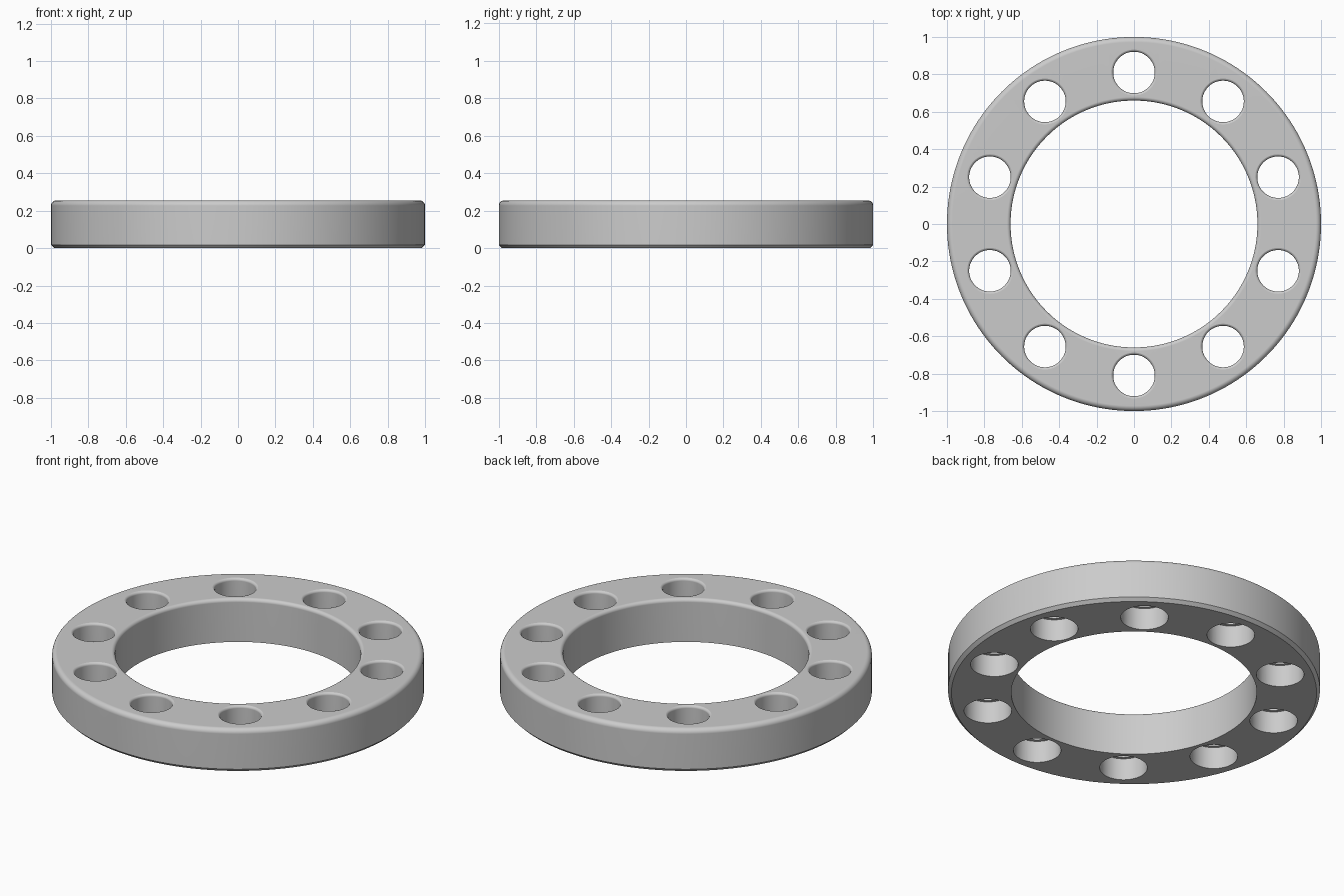
import bpy, bmesh, math

cube = bpy.data.objects.get("Cube")
if cube:
    bpy.data.objects.remove(cube, do_unlink=True)

HEIGHT, OUTER, INNER = 0.255, 1.0, 0.66
HOLES, HOLE_CIRCLE = 10, 0.81

grey = bpy.data.materials.new("light_grey")
grey.use_nodes = True
colour = (0.6, 0.6, 0.6, 1)
grey.diffuse_color = colour
grey.node_tree.nodes["Principled BSDF"].inputs["Base Color"].default_value = colour


def arc(cx, cz, r, start, end, steps=6):
    """Quarter-round points in the radius/height plane."""
    angles = [math.radians(start + (end - start) * i / steps) for i in range(steps + 1)]
    return [(cx + r * math.cos(a), cz + r * math.sin(a)) for a in angles]


def lathe(bm, profile, segments, cx=0, cy=0, closed=True):
    """Revolve a radius/height profile; open profiles get end caps."""
    rings = []
    for r, z in profile:
        rings.append([bm.verts.new((cx + r * math.cos(2 * math.pi * i / segments),
                                    cy + r * math.sin(2 * math.pi * i / segments), z))
                      for i in range(segments)])
    pairs = list(zip(rings, rings[1:]))
    if closed:
        pairs.append((rings[-1], rings[0]))
    else:
        bm.faces.new(rings[0])
        bm.faces.new(rings[-1])
    for a, b in pairs:
        for i in range(segments):
            j = (i + 1) % segments
            bm.faces.new((a[i], a[j], b[j], b[i]))


def finish(bm, name):
    bmesh.ops.recalc_face_normals(bm, faces=bm.faces)
    mesh = bpy.data.meshes.new(name)
    bm.to_mesh(mesh)
    bm.free()
    mesh.materials.append(grey)
    obj = bpy.data.objects.new(name, mesh)
    bpy.context.collection.objects.link(obj)
    return obj


# Ring body: chamfered lower rim, rounded upper rims
round_out, round_in, chamfer = 0.028, 0.02, 0.018
profile = [(INNER, 0), (OUTER - chamfer, 0), (OUTER, chamfer)]
profile += arc(OUTER - round_out, HEIGHT - round_out, round_out, 0, 90)
profile += arc(INNER + round_in, HEIGHT - round_in, round_in, 90, 180)
bm = bmesh.new()
lathe(bm, profile, 160)
ring = finish(bm, "flange_ring")

# Stepped bolt holes: wide below, narrower above with a rounded mouth
bore, counterbore, step, mouth = 0.111, 0.128, 0.13, 0.015
profile = [(counterbore, -0.05), (counterbore, step), (bore, step)]
profile += arc(bore + mouth, HEIGHT - mouth + 0.0004, mouth, 180, 90)
profile += [(bore + mouth, HEIGHT + 0.05)]
bm = bmesh.new()
for k in range(HOLES):
    a = math.pi / 2 + 2 * math.pi * k / HOLES
    lathe(bm, profile, 64, HOLE_CIRCLE * math.cos(a), HOLE_CIRCLE * math.sin(a), closed=False)
cutter = finish(bm, "bolt_hole_cutter")
cutter.hide_render = True

# Cut the holes and shade
cut = ring.modifiers.new("bolt_holes", "BOOLEAN")
cut.operation, cut.solver, cut.object = "DIFFERENCE", "EXACT", cutter
bpy.ops.object.select_all(action="DESELECT")
ring.select_set(True)
bpy.context.view_layer.objects.active = ring
bpy.ops.object.modifier_apply(modifier=cut.name)
bpy.data.objects.remove(cutter, do_unlink=True)
bpy.ops.object.shade_smooth_by_angle(angle=math.radians(30))
weighted = ring.modifiers.new("flat_face_normals", "WEIGHTED_NORMAL")
weighted.keep_sharp = True
